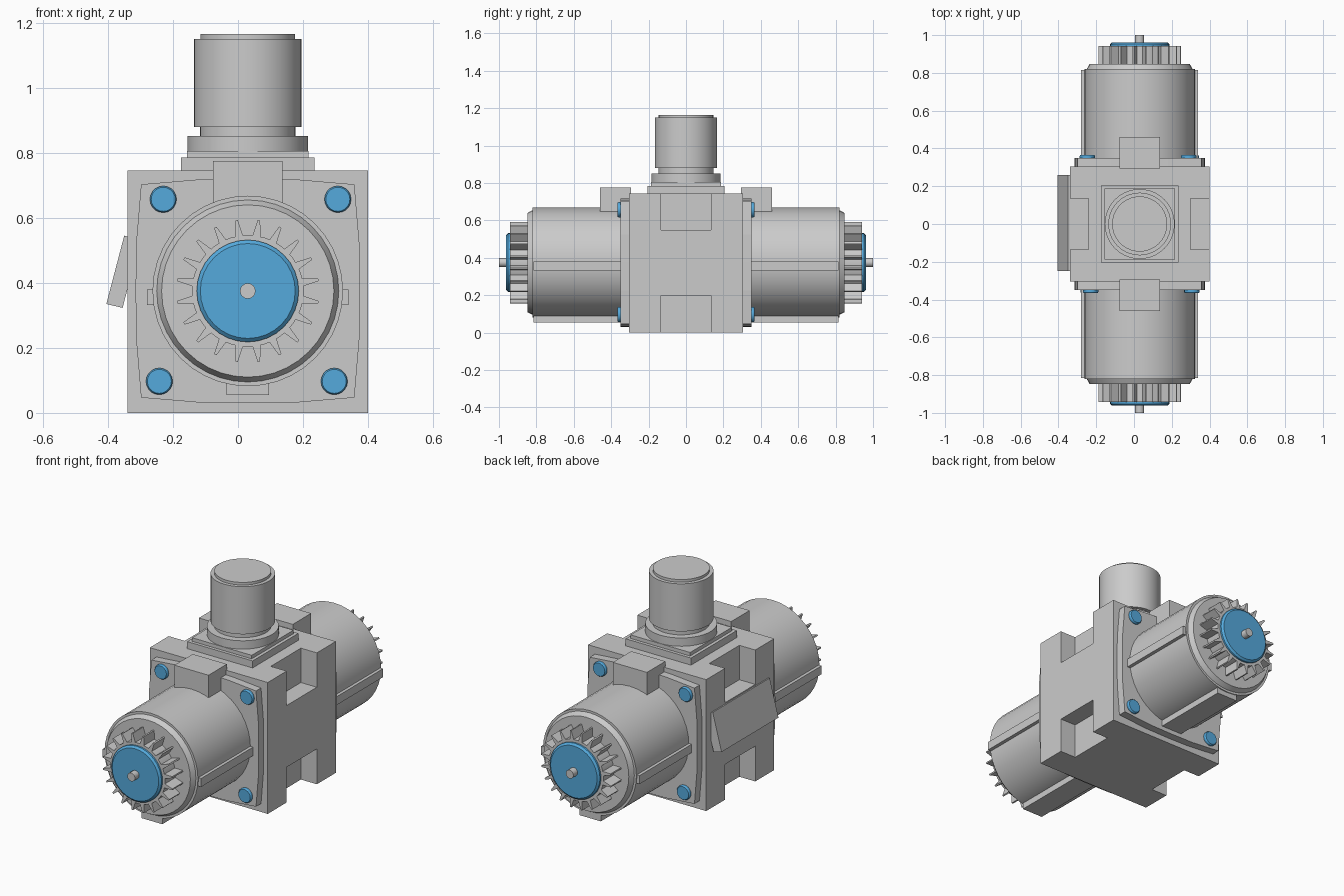
import bpy, bmesh, math
from mathutils import Matrix, Vector

if "Cube" in bpy.data.objects:
    bpy.data.objects.remove(bpy.data.objects["Cube"])

CX, CZ = 0.03, 0.375                      # axis of the horizontal motor barrels
blue = bpy.data.materials.new("blue")
blue.diffuse_color = (0.09, 0.40, 0.72, 1)
blue.use_nodes = True
blue.node_tree.nodes["Principled BSDF"].inputs["Base Color"].default_value = blue.diffuse_color


def finish(name, bm, mat=None, loc=(0, 0, 0), rot=0, smooth=False):
    bmesh.ops.recalc_face_normals(bm, faces=bm.faces)
    me = bpy.data.meshes.new(name)
    bm.to_mesh(me)
    bm.free()
    ob = bpy.data.objects.new(name, me)
    bpy.context.collection.objects.link(ob)
    ob.location = loc
    ob.rotation_euler.z = rot
    if mat:
        me.materials.append(mat)
    if smooth:
        bpy.ops.object.select_all(action='DESELECT')
        ob.select_set(True)
        bpy.context.view_layer.objects.active = ob
        bpy.ops.object.shade_smooth_by_angle(angle=math.radians(30))
    return ob


def box(name, x, y, z, **kw):
    bm = bmesh.new()
    bmesh.ops.create_cube(bm, size=1)
    for v in bm.verts:
        for i, r in enumerate((x, y, z)):
            v.co[i] = r[0] if v.co[i] < 0 else r[1]
    return finish(name, bm, **kw)


def extrude_y(name, pts, y0, y1, **kw):
    """Extrude an (x, z) outline along y."""
    bm = bmesh.new()
    f = bm.faces.new([bm.verts.new((x, y0, z)) for x, z in pts])
    new = bmesh.ops.extrude_face_region(bm, geom=[f])['geom']
    vs = [g for g in new if isinstance(g, bmesh.types.BMVert)]
    bmesh.ops.translate(bm, verts=vs, vec=(0, y1 - y0, 0))
    return finish(name, bm, **kw)


def lathe(name, prof, axis='Z', n=40, off=(0, 0), **kw):
    """Spin an (r, h) profile; axis 'Y' runs towards -y. Ends are capped."""
    bm = bmesh.new()
    rings = []
    for r, h in prof:
        ring = []
        for i in range(n):
            a = 2 * math.pi * i / n
            u, w = r * math.cos(a) + off[0], r * math.sin(a) + off[1]
            ring.append(bm.verts.new((u, w, h) if axis == 'Z' else (u, -h, w)))
        rings.append(ring)
    for a, b in zip(rings, rings[1:]):
        for i in range(n):
            j = (i + 1) % n
            bm.faces.new((a[i], a[j], b[j], b[i]))
    bm.faces.new(rings[0])
    bm.faces.new(rings[-1])
    return finish(name, bm, smooth=True, **kw)


# Main housing block with four side notches
body = box("housing_block", (-0.34, 0.40), (-0.305, 0.305), (0, 0.745))
cutters = []
for x in ((-0.5, -0.24), (0.30, 0.5)):
    for z in ((-0.2, 0.20), (0.55, 0.9)):
        c = box("notch_cutter", x, (-0.135, 0.135), z)
        c.hide_render = True
        m = body.modifiers.new("notch", 'BOOLEAN')
        m.operation, m.object, m.solver = 'DIFFERENCE', c, 'EXACT'
        cutters.append(c)
dg = bpy.context.evaluated_depsgraph_get()
cut_mesh = bpy.data.meshes.new_from_object(body.evaluated_get(dg))
body.modifiers.clear()
body.data = cut_mesh
for c in cutters:
    bpy.data.objects.remove(c)

# Tilted label tab on the left side
extrude_y("side_tab", [(-0.405, 0.335), (-0.355, 0.323), (-0.30, 0.533), (-0.35, 0.545)], -0.25, 0.26)

# Top connector
box("connector_base", (-0.175, 0.235), (-0.205, 0.205), (0.74, 0.785))
box("connector_pad", (-0.157, 0.217), (-0.187, 0.187), (0.78, 0.805))
lathe("connector_plug", [(0.185, 0.80), (0.185, 0.852), (0.147, 0.852), (0.147, 0.88),
                         (0.166, 0.88), (0.166, 1.15), (0.146, 1.15), (0.146, 1.165)],
      loc=(CX, 0, 0))

# Bowed square outline of the mounting plates
q = [(0.345, 0), (0.343, 0.15), (0.328, 0.328), (0.15, 0.343)]
plate = [(x * math.cos(k * math.pi / 2) - z * math.sin(k * math.pi / 2),
          x * math.sin(k * math.pi / 2) + z * math.cos(k * math.pi / 2))
         for k in range(4) for x, z in q]

# The two opposite barrels, the rear one turned half round
for side, rot in (("front", 0), ("rear", math.pi)):
    kw = dict(loc=(CX, 0, CZ), rot=rot)
    extrude_y(side + "_mounting_plate", plate, -0.30, -0.35, **kw)
    lathe(side + "_barrel", [(0.293, 0.34), (0.293, 0.82), (0.28, 0.82), (0.265, 0.848)],
          'Y', **kw)
    # ribs and cable block on the barrel
    for s, nm in ((-1, "left"), (1, "right")):
        box(f"{side}_{nm}_rib", sorted((s * 0.27, s * 0.31)), (-0.815, -0.34), (-0.043, 0.005), **kw)
    box(side + "_bottom_rib", (-0.066, 0.066), (-0.815, -0.34), (-0.32, -0.27), **kw)
    box(side + "_cable_block", (-0.107, 0.107), (-0.46, -0.295), (0.27, 0.40), **kw)
    # flange bolts
    for i, p in enumerate(((-0.26, 0.282), (0.277, 0.282), (-0.272, -0.278), (0.266, -0.278))):
        lathe(f"{side}_bolt_{i + 1}", [(0.041, 0.34), (0.041, 0.36), (0.037, 0.366)],
              'Y', 20, p, mat=blue, **kw)
    # finned end: core, radial fins, blue cap and shaft
    lathe(side + "_fin_core", [(0.172, 0.84), (0.172, 0.942)], 'Y', **kw)
    bm = bmesh.new()
    for k in range(20):
        M = Matrix.Rotation(math.radians(9 + 18 * k), 4, 'Y')
        outline = ((0.165, -0.013), (0.22, -0.004), (0.22, 0.004), (0.165, 0.013))
        lo, hi = [[bm.verts.new(M @ Vector((x, y, z))) for x, z in outline] for y in (-0.84, -0.942)]
        bm.faces.new(lo)
        bm.faces.new(hi)
        for i in range(4):
            j = (i + 1) % 4
            bm.faces.new((lo[i], lo[j], hi[j], hi[i]))
    finish(side + "_cooling_fins", bm, **kw)
    lathe(side + "_end_cap", [(0.157, 0.935), (0.157, 0.952), (0.146, 0.962)], 'Y', 32, mat=blue, **kw)
    lathe(side + "_shaft", [(0.024, 0.95), (0.024, 1.0)], 'Y', 16, **kw)
